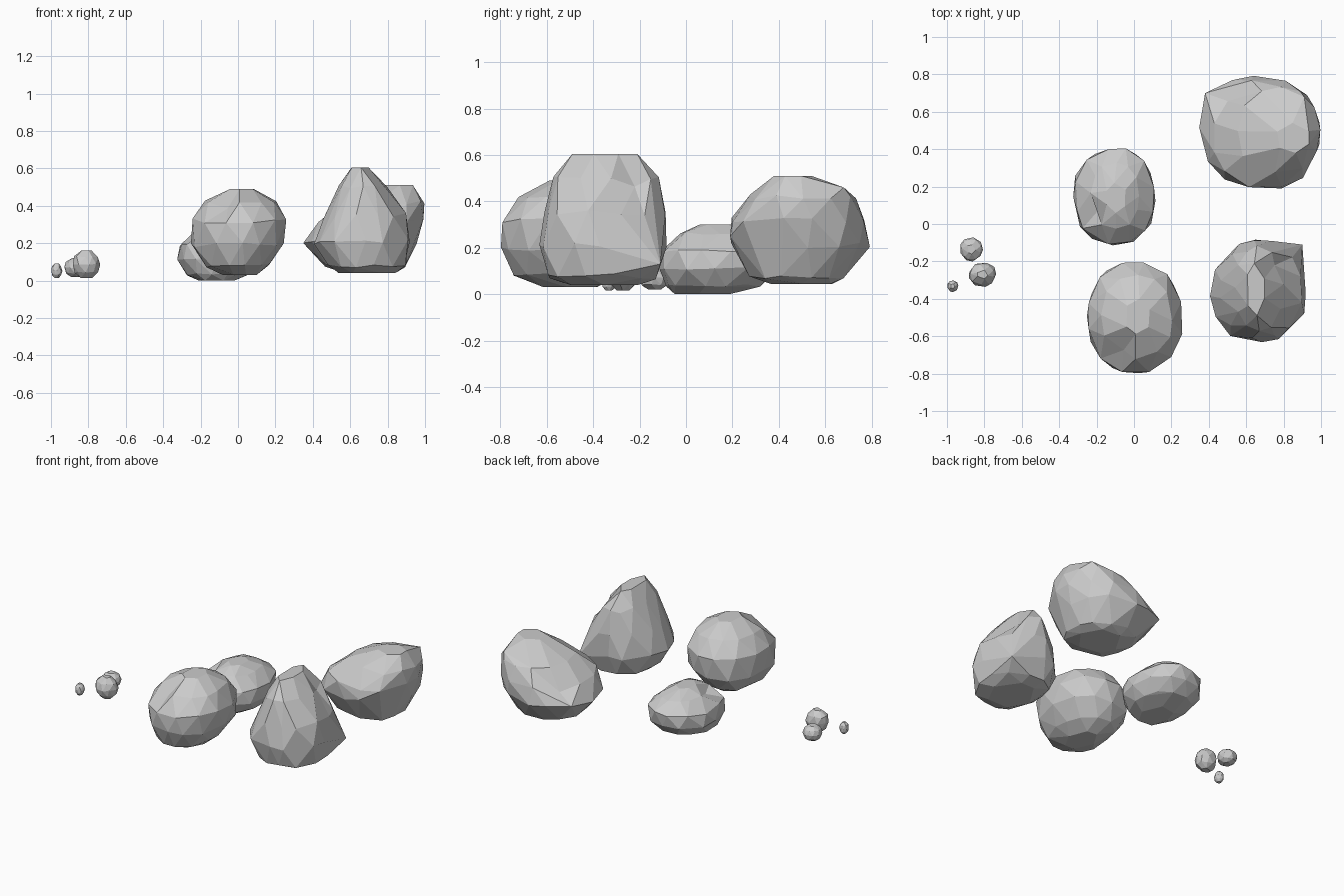
import bpy, bmesh, math, random

if "Cube" in bpy.data.objects:
    bpy.data.objects.remove(bpy.data.objects["Cube"])


def rock(name, sections, corners=(), sides=12, seed=1, power=2.2, rough=0.03, dents=()):
    """Faceted boulder: hull over stacked oval sections (z, x0, x1, y0, y1)."""
    rng = random.Random(seed)
    bm = bmesh.new()
    last = len(sections) - 1
    for k, (z, x0, x1, y0, y1) in enumerate(sections):
        n = sides if 0 < k < last else max(5, sides // 2)
        for i in range(n):
            a = 2 * math.pi * (i + 0.5 * (k % 2) + rng.uniform(-.2, .2)) / n
            c, s = math.cos(a), math.sin(a)
            r = (abs(c) ** power + abs(s) ** power) ** (-1 / power)
            r *= 1 + rng.uniform(-rough, rough * 0.6)
            dz = rng.uniform(-.012, .012) * (sections[-1][0] - sections[0][0]) / .45
            bm.verts.new(((x0 + x1) / 2 + (x1 - x0) / 2 * r * c,
                          (y0 + y1) / 2 + (y1 - y0) / 2 * r * s,
                          z + (dz if 0 < k < last else 0)))
    for p in corners:
        bm.verts.new(p)
    hull = bmesh.ops.convex_hull(bm, input=bm.verts[:])
    junk = {g for g in hull["geom_interior"] + hull["geom_unused"]
            if isinstance(g, bmesh.types.BMVert)}
    bmesh.ops.delete(bm, geom=list(junk), context='VERTS')
    # chips: push the nearest hull point inwards
    for x, y, z, dx, dy, dz in dents:
        v = min(bm.verts, key=lambda q: (q.co.x - x) ** 2 + (q.co.y - y) ** 2 + (q.co.z - z) ** 2)
        v.co.x += dx
        v.co.y += dy
        v.co.z += dz
    bmesh.ops.dissolve_limit(bm, angle_limit=math.radians(6),
                             verts=bm.verts[:], edges=bm.edges[:])
    bmesh.ops.recalc_face_normals(bm, faces=bm.faces[:])
    me = bpy.data.meshes.new(name)
    bm.to_mesh(me)
    bm.free()
    ob = bpy.data.objects.new(name, me)
    bpy.context.collection.objects.link(ob)
    return ob


def pebble(name, x0, x1, y0, y1, z0, z1, seed):
    """Small stone filling a box."""
    secs = []
    for t, w in ((0, .45), (.2, .85), (.5, 1), (.78, .85), (1, .4)):
        cx, cy, hx, hy = (x0 + x1) / 2, (y0 + y1) / 2, (x1 - x0) / 2 * w, (y1 - y0) / 2 * w
        secs.append((z0 + (z1 - z0) * t, cx - hx, cx + hx, cy - hy, cy + hy))
    return rock(name, secs, sides=9, seed=seed, rough=0.07)


# round boulder at the front
rock("front_round_boulder", [
    (.03, -.08, .10, -.62, -.38), (.08, -.18, .17, -.75, -.28),
    (.19, -.25, .25, -.80, -.21), (.32, -.25, .265, -.80, -.20),
    (.42, -.18, .21, -.72, -.27), (.49, -.05, .09, -.59, -.40)],
    seed=3, dents=[(-.13, -.66, .42, .02, .02, -.03)])

# low boulder behind it
rock("rear_low_boulder", [
    (.00, -.21, -.02, -.06, .20), (.035, -.28, .06, -.09, .33),
    (.11, -.33, .12, -.12, .40), (.19, -.315, .115, -.11, .41),
    (.26, -.23, .03, -.03, .33), (.30, -.15, -.04, .06, .22)],
    seed=8, dents=[(-.20, .04, .24, .02, .01, -.025)])

# tall ridged boulder, front right
rock("tall_boulder", [
    (.04, .54, .84, -.52, -.20), (.08, .48, .90, -.60, -.12),
    (.20, .41, .92, -.64, -.08), (.35, .46, .90, -.61, -.09),
    (.50, .54, .80, -.57, -.12), (.605, .60, .70, -.49, -.21)],
    corners=[(.90, -.11, .13), (.91, -.48, .22)], seed=5,
    dents=[(.78, -.25, .5, -.03, 0, -.03)])

# slanted wide boulder, back right
rock("slanted_boulder", [
    (.045, .55, .85, .36, .64), (.08, .46, .90, .27, .69),
    (.21, .35, .96, .19, .80), (.32, .42, 1.0, .19, .78),
    (.42, .55, 1.0, .27, .73), (.51, .76, .94, .38, .54)],
    corners=[(.38, .70, .23), (.91, .68, .46), (.79, .19, .25)], seed=11,
    dents=[(.52, .66, .38, .02, -.02, -.04)])

# pebbles on the left
pebble("pebble_back", -.93, -.81, -.20, -.07, .02, .12, 2)
pebble("pebble_middle", -.885, -.735, -.335, -.205, .015, .16, 4)
pebble("pebble_small", -1.0, -.94, -.365, -.30, .015, .092, 6)
